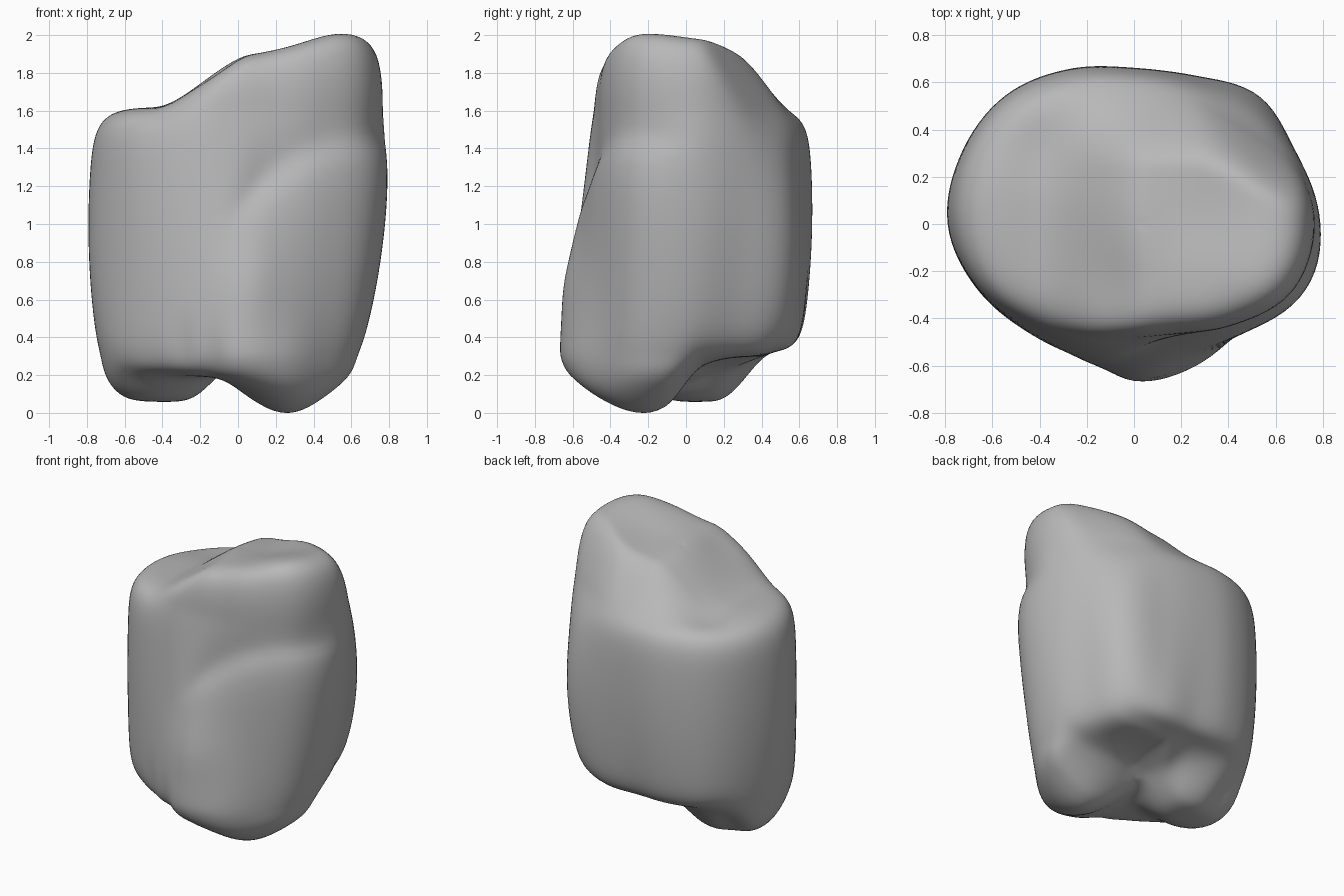
import bpy
import bmesh
from math import sin, cos, pi, exp, floor
from mathutils import Vector

default_cube = bpy.data.objects.get("Cube")
if default_cube:
    bpy.data.objects.remove(default_cube, do_unlink=True)

SEGMENTS = 120
CAP, SIDE = 24, 48
MIDDLE = 1.0
LEVELS = (0.4, 0.95, 1.5)

# Outline radii around the boulder, counter-clockwise from +x
LOW = (.67, .64, .68, .65, .61, .66, .73, .75, .75, .71, .64, .62, .66, .65, .64, .68)
MID = (.77, .74, .76, .68, .66, .71, .77, .79, .79, .72, .64, .59, .575, .58, .64, .745)
TOP = (.78, .74, .68, .64, .64, .69, .75, .77, .76, .71, .61, .54, .50, .52, .62, .75)


def smooth(a, b, v):
    t = min(1, max(0, (v - a) / (b - a)))
    return t * t * (3 - 2 * t)


def blob(x, y, cx, cy, sx, sy, power=1):
    return exp(-(((x - cx) / sx) ** 2 + ((y - cy) / sy) ** 2) ** power)


def around(ring, angle):
    """Smooth periodic curve through the outline radii."""
    n = len(ring)
    f = angle / (2 * pi) * n
    i = floor(f)
    t = f - i
    a, b, c, d = (ring[(i + k) % n] for k in (-1, 0, 1, 2))
    return b + t * (c - a + t * (2 * a - 5 * b + 4 * c - d + t * (3 * (b - c) + d - a))) / 2


def outline(angle, z):
    """Radius at a height, blended through the three outlines."""
    t = (min(1.6, max(0.3, z)) - LEVELS[1]) / (LEVELS[2] - LEVELS[1])
    a, b, c = (around(ring, angle) for ring in (LOW, MID, TOP))
    return b + t * (c - a) / 2 + t * t * (a + c - 2 * b) / 2


def top_height(x, y):
    """High front-left end, falling to a low shelf at the right and back."""
    rise = 0.29 * smooth(-0.45, 0.08, x) + 0.16 * smooth(0.05, 0.75, x)
    back = y + 0.18 * smooth(0.25, 0.7, x)
    z = 1.62 + rise * (1 - 0.12 * smooth(-0.2, 0.3, back) - 0.88 * smooth(0.24, 0.6, back))
    z -= 0.02 * blob(x, y, 0.3, 0.0, 0.2, 0.2)
    z -= 0.03 * blob(x, y, -0.25, 0.34, 0.35, 0.16)
    return z - 0.03 * blob(x, y, -0.08, -0.27, 0.14, 0.22)


def bottom_height(x, y):
    """Two feet with a groove between them and a raised back."""
    side = 0.1 * smooth(-0.12, 0.1, y) * smooth(-0.15, 0.1, x)
    z = 0.2 + max(side, 0.12 * smooth(0.15, 0.5, y))
    z -= 0.2 * blob(x, y, 0.26, -0.22, 0.28, 0.36 if y < -0.22 else 0.26)
    z -= 0.14 * blob(x, y, -0.43, 0.07, 0.32, 0.28, 2)
    z += 0.05 * blob(x, y, -0.1, 0.0, 0.1, 0.3)
    return z + 0.06 * blob(x, y, -0.53, 0.27, 0.1, 0.1)


def front_relief(x, y, z):
    """Curved shelf, ridge and small grooves on the front face."""
    d = z - 1.02 - 1.1 * x + 0.8 * x * x
    if d > 0:
        shelf = -0.03 * d / 0.09 * exp(1 - d / 0.09)
    else:
        shelf = -0.02 * d / 0.2 * exp(1 + d / 0.2)
    shelf *= smooth(-0.1, 0.15, x)
    ridge = 0.025 * blob(x, z, 0.06, 0.68, 0.18, 0.22)
    groove = -0.03 * blob(x, z, -0.14, 0.22, 0.06, 0.2)
    dent = -0.015 * blob(x, z, -0.3, 0.35, 0.05, 0.15)
    return smooth(0.1, -0.25, y) * (shelf + ridge + groove + dent)


def point(angle, a, b):
    """Place one point of the rounded-box profile (a outward, b upward)."""
    n = 8 if b > 0 else 10
    k = (a ** n + abs(b) ** n) ** (-1 / n)
    a, b = a * k, b * k
    z = MIDDLE + b * 0.8
    for _ in range(3):
        r = a * outline(angle, z)
        x, y = r * cos(angle), r * sin(angle)
        end = top_height(x, y) if b > 0 else bottom_height(x, y)
        z = MIDDLE + abs(b) * (end - MIDDLE)
    r += a * a * front_relief(x, y, z)
    return Vector((r * cos(angle), r * sin(angle), z))


# Profile walk: underside, wall, then top
profile = [(i / CAP, -1) for i in range(1, CAP)]
profile += [(1, 2 * i / SIDE - 1) for i in range(SIDE + 1)]
profile += [(i / CAP, 1) for i in range(CAP - 1, 0, -1)]

bm = bmesh.new()
rings = [[bm.verts.new(point(2 * pi * j / SEGMENTS, a, b)) for j in range(SEGMENTS)]
         for a, b in profile]
base = bm.verts.new(point(0, 0, -1))
peak = bm.verts.new(point(0, 0, 1))
for j in range(SEGMENTS):
    k = (j + 1) % SEGMENTS
    for lower, upper in zip(rings, rings[1:]):
        bm.faces.new((lower[j], lower[k], upper[k], upper[j]))
    bm.faces.new((base, rings[0][k], rings[0][j]))
    bm.faces.new((peak, rings[-1][j], rings[-1][k]))

# Soften the surface and stand it on the ground
for _ in range(2):
    bmesh.ops.smooth_vert(bm, verts=bm.verts, factor=0.5,
                          use_axis_x=True, use_axis_y=True, use_axis_z=True)
ground = min(v.co.z for v in bm.verts)
bmesh.ops.translate(bm, verts=bm.verts, vec=(0, 0, -ground))
bmesh.ops.recalc_face_normals(bm, faces=bm.faces)
for face in bm.faces:
    face.smooth = True

mesh = bpy.data.meshes.new("boulder")
bm.to_mesh(mesh)
bm.free()
boulder = bpy.data.objects.new("boulder", mesh)
bpy.context.collection.objects.link(boulder)

# Stone colour
grey = (0.48, 0.48, 0.48, 1)
stone = bpy.data.materials.new("stone_grey")
stone.use_nodes = True
stone.diffuse_color = grey
stone.node_tree.nodes["Principled BSDF"].inputs["Base Color"].default_value = grey
mesh.materials.append(stone)
